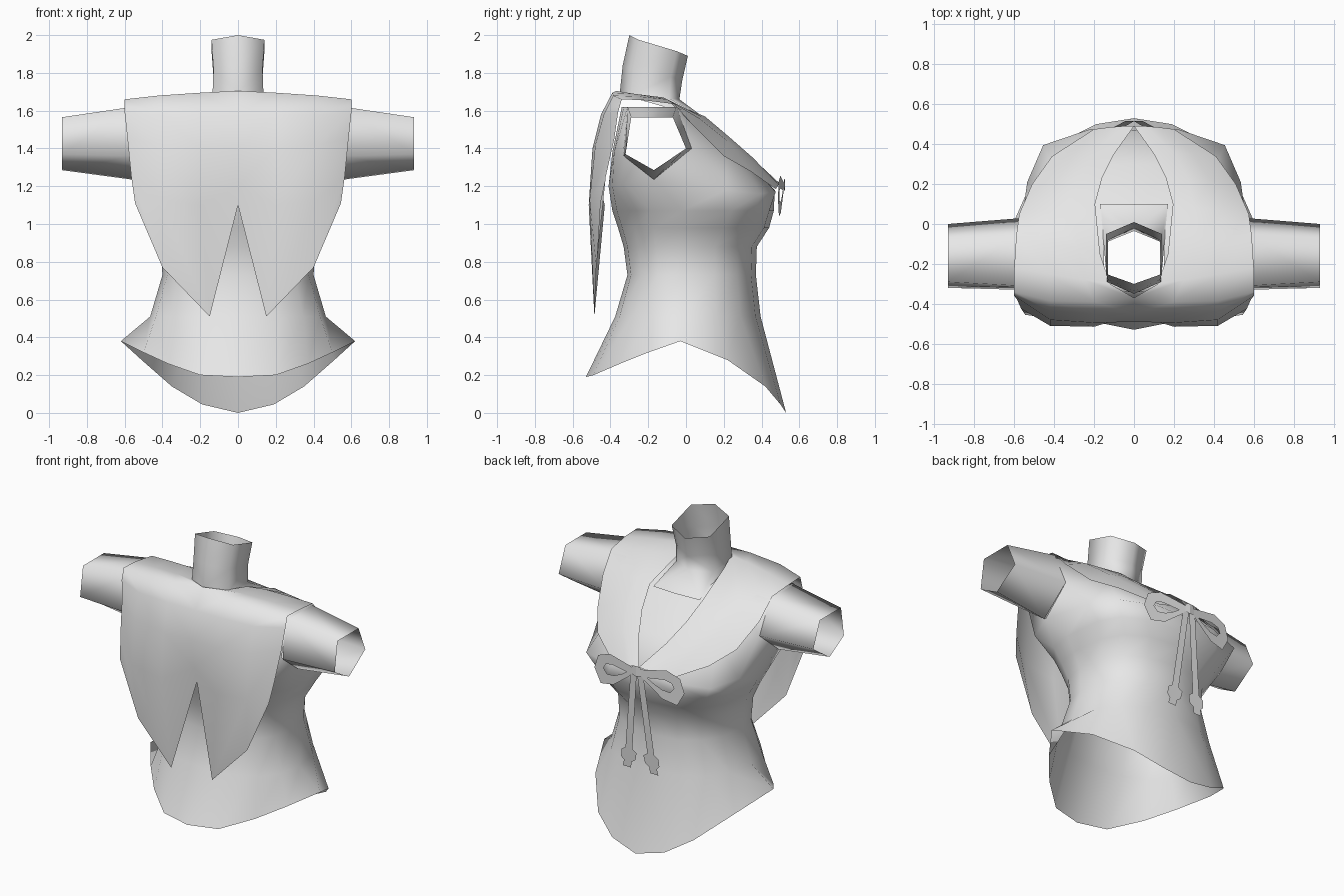
import bpy, math

cloth = bpy.data.materials.new("light grey cloth")
cloth.diffuse_color = (0.8, 0.8, 0.8, 1)


def make(name, verts, faces, smooth=True):
    """Half mesh, mirrored across x = 0."""
    me = bpy.data.meshes.new(name)
    me.from_pydata(verts, [], faces)
    me.validate()
    me.materials.append(cloth)
    if smooth:
        me.shade_smooth()
    ob = bpy.data.objects.new(name, me)
    bpy.context.collection.objects.link(ob)
    mir = ob.modifiers.new("mirror", "MIRROR")
    mir.use_mirror_merge = True
    mir.merge_threshold = 0.002
    return ob


def loft(name, rows, flip=False, closed=False, skip=(), smooth=True):
    """Skin a list of equally long point rows; skip holds (row, column) openings."""
    n = len(rows[0])
    verts, lookup, ids = [], {}, []
    for row in rows:                       # coincident points are shared
        for p in row:
            if p not in lookup:
                lookup[p] = len(verts)
                verts.append(p)
            ids.append(lookup[p])
    faces = []
    for r in range(len(rows) - 1):
        for c in range(n if closed else n - 1):
            if (r, c) in skip:
                continue
            d = (c + 1) % n
            f = [ids[r * n + c], ids[r * n + d], ids[(r + 1) * n + d], ids[(r + 1) * n + c]]
            f = list(dict.fromkeys(f))
            if len(f) > 2:
                faces.append(f[::-1] if flip else f)
    return make(name, verts, faces, smooth)


def half_ring(z, w, yf, yb, cy=-0.02, box=0.85):
    """Half of a slightly boxy oval, from chest centre to spine."""
    pts = []
    for i in range(9):
        t = math.pi * i / 8
        s, c = max(0, math.sin(t)), math.cos(t)
        k = box if c > 0 else 0.85
        y = cy + (yf - cy if c > 0 else cy - yb) * math.copysign(abs(c) ** k, c)
        pts.append((0.0 if i in (0, 8) else w * s ** k, y, z))
    return pts


# Torso: flared slanted hem, waist, bust, then shoulders with open armholes
hem = [(0, .53, 0), (.19, .50, .045), (.35, .42, .14), (.51, .22, .28), (.62, -.03, .38),
       (.50, -.20, .32), (.37, -.35, .26), (.2, -.49, .20), (0, -.53, .19)]
armpit = (.55, -.17, 1.24)
bust = [(0, .47, 1.18), (.22, .475, 1.17), (.455, .395, 1.16), (.535, .21, 1.18), armpit,
        (.50, -.33, 1.21), (.36, -.39, 1.2), (.18, -.41, 1.2), (0, -.41, 1.2)]
chest = [(0, .30, 1.36), (.18, .295, 1.36), (.38, .22, 1.38), (.56, .03, 1.40), armpit,
         (.55, -.33, 1.37), (.40, -.38, 1.38), (.2, -.39, 1.38), (0, -.39, 1.38)]
shoulder = [(0, .07, 1.56), (.18, .06, 1.57), (.38, .0, 1.59), (.58, -.05, 1.62), (.58, -.18, 1.62),
            (.58, -.31, 1.62), (.40, -.33, 1.62), (.2, -.34, 1.62), (0, -.34, 1.62)]
neckline = [(0, -.02, 1.60), (.08, -.05, 1.61), (.13, -.08, 1.61), (.15, -.12, 1.61), (.15, -.18, 1.61),
            (.15, -.25, 1.61), (.12, -.29, 1.62), (.07, -.31, 1.62), (0, -.32, 1.62)]
loft("torso", [hem, half_ring(.51, .465, .395, -.375),
               half_ring(.73, .40, .37, -.31),
               half_ring(.88, .41, .375, -.33),
               half_ring(.98, .455, .44, -.36, box=.75),
               half_ring(1.07, .505, .465, -.39, box=.65),
               bust, chest, shoulder, neckline],
     flip=True, skip={(7, 3), (7, 4)})

# Neck: open six-sided tube with a sloped rim, spreading onto the chest
loft("neck", [[(0, .10, 1.555), (.17, .10, 1.56), (.135, -.29, 1.67), (0, -.35, 1.69)],
              [(0, -.035, 1.66), (.135, -.09, 1.665), (.135, -.29, 1.68), (0, -.35, 1.70)],
              [(0, -.02, 1.76), (.13, -.08, 1.78), (.13, -.28, 1.82), (0, -.335, 1.84)],
              [(0, .01, 1.89), (.14, -.05, 1.915), (.14, -.25, 1.975), (0, -.30, 2.0)]], flip=True)

# Sleeves: open five-sided tapering tubes
cuff_in = [(-.31, 1.62), (-.05, 1.62), (.03, 1.40), (-.17, 1.235), (-.33, 1.36)]
cuff_out = [(-.29, 1.565), (-.07, 1.565), (0, 1.40), (-.17, 1.285), (-.32, 1.37)]
loft("sleeve", [[(.56, y, z) for y, z in cuff_in], [(.933, y, z) for y, z in cuff_out]],
     flip=True, closed=True)

# Collar: notched back cape, over the shoulders, tapering to the bow
loft("collar", [
    [(0, -.43, 1.10), (.15, -.485, .51), (.40, -.475, .77), (.545, -.455, 1.11)],
    [(0, -.455, 1.20), (.2, -.515, 1.10), (.42, -.51, 1.13), (.565, -.425, 1.25)],
    [(0, -.49, 1.40), (.2, -.495, 1.40), (.42, -.48, 1.42), (.585, -.38, 1.45)],
    [(0, -.45, 1.58), (.2, -.45, 1.58), (.42, -.435, 1.58), (.60, -.36, 1.59)],
    [(0, -.37, 1.705), (.2, -.39, 1.695), (.42, -.385, 1.68), (.60, -.34, 1.66)],
    [(.12, -.30, 1.69), (.25, -.28, 1.69), (.43, -.25, 1.675), (.60, -.22, 1.655)],
    [(.17, -.15, 1.67), (.28, -.12, 1.67), (.44, -.10, 1.66), (.59, -.06, 1.635)],
    [(.195, .10, 1.57), (.30, .08, 1.57), (.44, .07, 1.56), (.575, .05, 1.51)],
    [(.16, .23, 1.46), (.27, .23, 1.46), (.38, .22, 1.44), (.51, .20, 1.36)],
    [(.10, .35, 1.35), (.2, .355, 1.35), (.30, .35, 1.33), (.41, .34, 1.28)],
    [(0, .49, 1.22), (.06, .49, 1.21), (.12, .485, 1.20), (.2, .475, 1.185)]])

# Bow loops: flat ribbon frames with a narrow opening
outer = [(0, 1.215), (.10, 1.235), (.21, 1.255), (.30, 1.22), (.33, 1.13), (.28, 1.04), (.18, 1.06), (.06, 1.15)]
inner = [(.17 + (x - .17) * .55, 1.155 + (z - 1.155) * .35) for x, z in outer]
loft("bow_loop", [[(x, .52 - .1 * x, z) for x, z in ring] for ring in (outer, inner)],
     closed=True, smooth=False)

# Bow tails: narrow ribbons ending in arrow-shaped tips
tail = [(0, .045, 1.20), (.055, .105, .66), (.025, .135, .64), (.035, .14, .59), (.065, .12, .57), (.07, .13, .53)]
loft("bow_tail", [[(a, .475 + .04 * (z - .53) / .67, z), (b, .475 + .04 * (z - .53) / .67, z)]
                  for a, b, z in tail], smooth=False)

# Knot
make("bow_knot", [(0, .525, 1.24), (.03, .52, 1.235), (.035, .52, 1.18), (0, .525, 1.17)],
     [(0, 1, 2, 3)], smooth=False)
